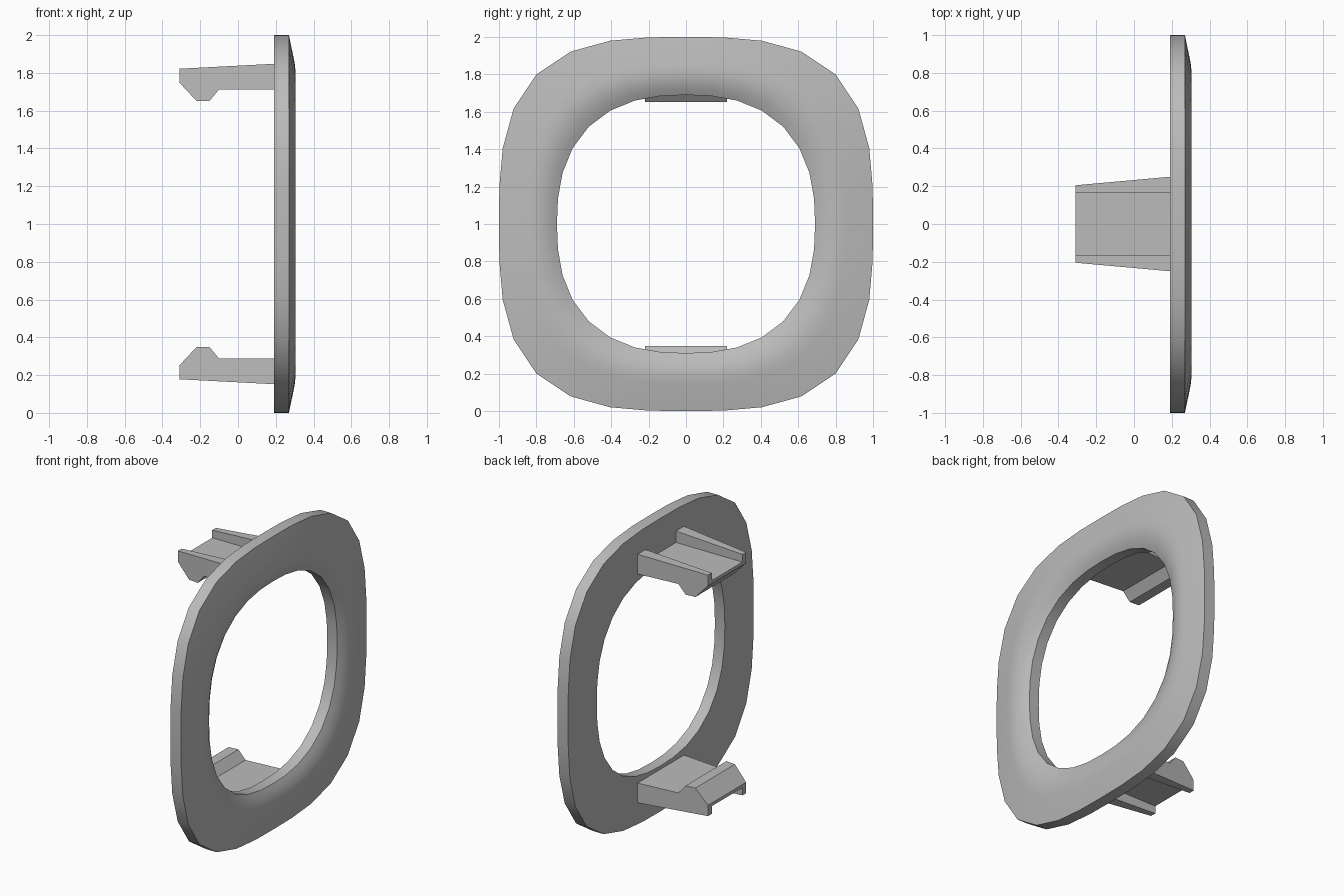
import bpy, bmesh, math

cube = bpy.data.objects.get("Cube")
if cube:
    bpy.data.objects.remove(cube)

grey = bpy.data.materials.new("light_grey_plastic")
grey.use_nodes = True
colour = (0.5, 0.5, 0.5, 1)
grey.diffuse_color = colour
grey.node_tree.nodes["Principled BSDF"].inputs["Base Color"].default_value = colour


def loft(name, loops, closed):
    """Skin a row of equal vertex loops, joined end to end or capped."""
    bm = bmesh.new()
    rows = [[bm.verts.new(p) for p in loop] for loop in loops]
    pairs = list(zip(rows, rows[1:]))
    if closed:
        pairs.append((rows[-1], rows[0]))
    else:
        bm.faces.new(rows[0])
        bm.faces.new(rows[-1])
    for a, b in pairs:
        for i in range(len(a)):
            j = (i + 1) % len(a)
            bm.faces.new((a[i], a[j], b[j], b[i]))
    bmesh.ops.recalc_face_normals(bm, faces=bm.faces)
    mesh = bpy.data.meshes.new(name)
    bm.to_mesh(mesh)
    bm.free()
    mesh.materials.append(grey)
    obj = bpy.data.objects.new(name, mesh)
    bpy.context.collection.objects.link(obj)
    return obj


def squircle(angle, radius, power):
    """Point on a rounded square at a true polar angle."""
    c, s = math.cos(angle), math.sin(angle)
    r = radius / (abs(c) ** power + abs(s) ** power) ** (1 / power)
    return r * c, r * s


# Bezel ring: section given as (blend from outer to inner outline, x)
SIDES = 32
section = [(0, 0.19), (0, 0.27), (0.48, 0.3), (0.62, 0.305),
           (0.76, 0.3), (0.9, 0.283), (1, 0.265), (1, 0.19)]
loops = []
for blend, x in section:
    loop = []
    for i in range(SIDES):
        a = math.tau * i / SIDES
        oy, oz = squircle(a, 1.0, 3.1)
        iy, iz = squircle(a, 0.69, 2.45)
        loop.append((x, oy + (iy - oy) * blend, 1 + oz + (iz - oz) * blend))
    loops.append(loop)
ring = loft("bezel_ring", loops, True)
bpy.ops.object.select_all(action="DESELECT")
ring.select_set(True)
bpy.context.view_layer.objects.active = ring
bpy.ops.object.shade_smooth_by_angle(angle=math.radians(30))

# Snap clips: tapered channel with two ribs outside and a hook inside
underside = [(-0.31, 0.748), (-0.22, 0.652), (-0.15, 0.652), (-0.1, 0.713), (0.2, 0.713)]
FLOOR, CHANNEL = 0.77, 0.165
for name, side in (("upper_clip", 1), ("lower_clip", -1)):
    loops = []
    for x, low in underside:
        t = (x + 0.31) / 0.5
        w, top = 0.205 + 0.045 * t, 0.822 + 0.026 * t
        half = [(w, low), (w, top), (CHANNEL, top), (CHANNEL, FLOOR)]
        outline = half + [(-y, z) for y, z in reversed(half)]
        loops.append([(x, y, 1 + side * z) for y, z in outline])
    loft(name, loops, False)
